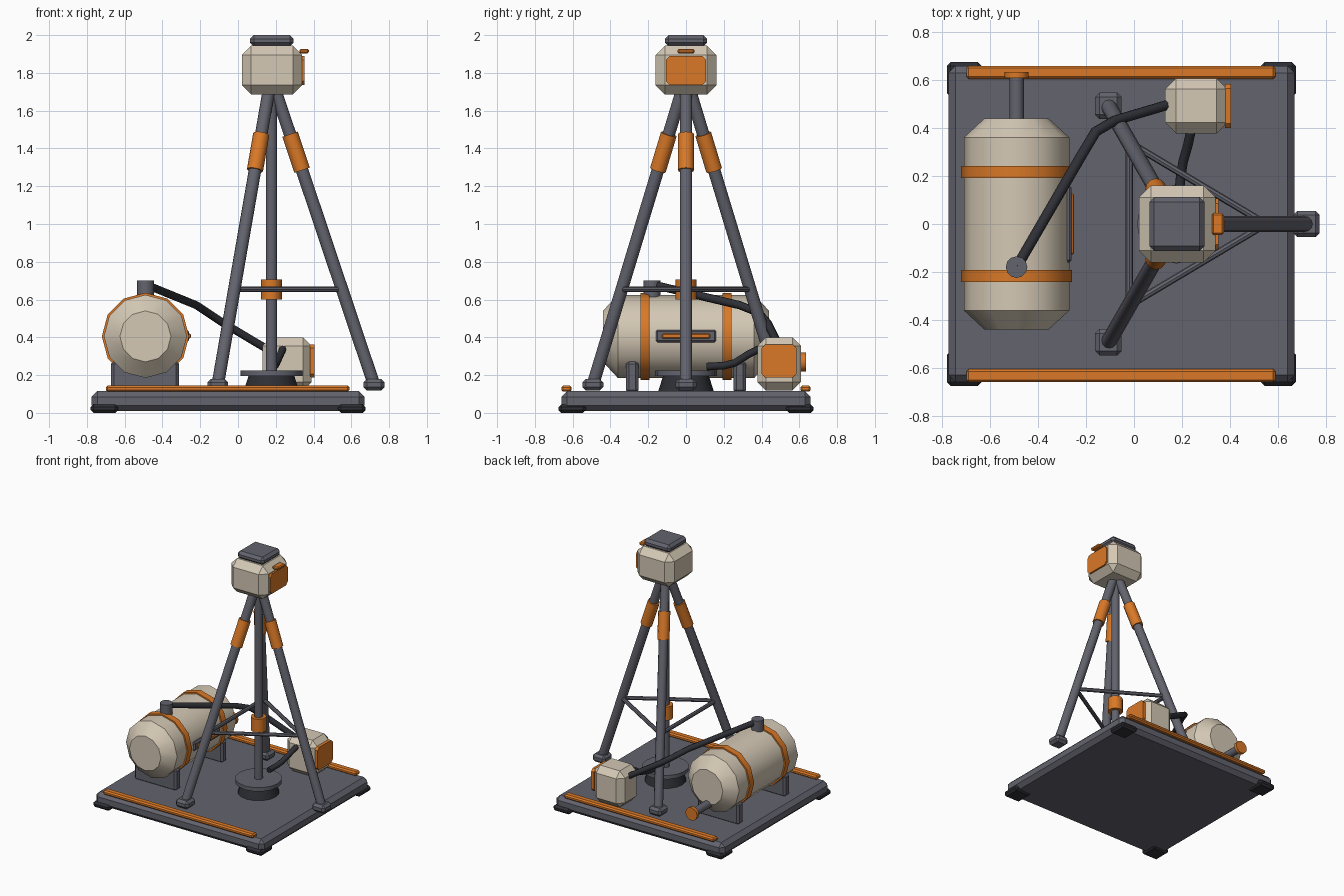
import bpy, bmesh, math
from mathutils import Vector

if "Cube" in bpy.data.objects:
    bpy.data.objects.remove(bpy.data.objects["Cube"], do_unlink=True)


def material(name, rgb):
    m = bpy.data.materials.new(name)
    m.use_nodes = True
    m.diffuse_color = (*rgb, 1)
    m.node_tree.nodes["Principled BSDF"].inputs["Base Color"].default_value = (*rgb, 1)
    return m


CREAM = material("cream paint", (0.66, 0.58, 0.46))
ORANGE = material("orange paint", (0.70, 0.19, 0.02))
GREY = material("slate grey metal", (0.125, 0.125, 0.155))
DARK = material("dark rubber", (0.028, 0.029, 0.036))


def finish(bm, name, mat, smooth=False):
    bmesh.ops.recalc_face_normals(bm, faces=bm.faces)
    mesh = bpy.data.meshes.new(name)
    bm.to_mesh(mesh)
    bm.free()
    mesh.materials.append(mat)
    ob = bpy.data.objects.new(name, mesh)
    bpy.context.collection.objects.link(ob)
    if smooth:
        bpy.ops.object.select_all(action="DESELECT")
        ob.select_set(True)
        bpy.context.view_layer.objects.active = ob
        bpy.ops.object.shade_smooth_by_angle(angle=math.radians(40))
    return ob


def box(name, x, y, z, bevel, mat, axis=None):
    """Chamfered box from ranges; axis limits the chamfer to edges along it."""
    bm = bmesh.new()
    bmesh.ops.create_cube(bm, size=1)
    for v in bm.verts:
        v.co = [r[0] + (c + 0.5) * (r[1] - r[0]) for c, r in zip(v.co, (x, y, z))]
    edges = [e for e in bm.edges if axis is None
             or abs((e.verts[0].co - e.verts[1].co).normalized()[axis]) > 0.9]
    bmesh.ops.bevel(bm, geom=edges, offset=bevel, segments=1, affect="EDGES")
    return finish(bm, name, mat)


def lathe(name, start, end, rings, mat, sides=12):
    """Capped round part: rings of (fraction along the axis, radius)."""
    a, b = Vector(start), Vector(end)
    d = (b - a).normalized()
    ref = Vector((0, 0, 1)) if abs(d.z) < 0.9 else Vector((1, 0, 0))
    u = (ref - d * ref.dot(d)).normalized()
    w = d.cross(u)
    bm = bmesh.new()
    loops = []
    for t, r in rings:
        angles = [2 * math.pi * i / sides for i in range(sides)]
        loops.append([bm.verts.new(a.lerp(b, t) + (u * math.cos(k) + w * math.sin(k)) * r)
                      for k in angles])
    for p, q in zip(loops, loops[1:]):
        for i in range(sides):
            j = (i + 1) % sides
            bm.faces.new((p[i], p[j], q[j], q[i]))
    bm.faces.new(loops[0])
    bm.faces.new(loops[-1])
    return finish(bm, name, mat, True)


def rod(name, start, end, radius, mat, sides=12):
    return lathe(name, start, end, [(0, radius), (1, radius)], mat, sides)


def hose(name, points, radius):
    curve = bpy.data.curves.new(name, "CURVE")
    curve.dimensions = "3D"
    curve.bevel_depth = radius
    curve.bevel_resolution = 2
    curve.use_fill_caps = True
    spline = curve.splines.new("POLY")
    spline.points.add(len(points) - 1)
    for p, co in zip(spline.points, points):
        p.co = (*co, 1)
    curve.materials.append(DARK)
    ob = bpy.data.objects.new(name, curve)
    bpy.context.collection.objects.link(ob)


# Base slab, corner pads and side rails
box("base_slab", (-0.775, 0.67), (-0.66, 0.66), (0.01, 0.115), 0.03, GREY)
for sy, side in ((-1, "front"), (1, "back")):
    ys = sorted((sy * 0.53, sy * 0.675))
    box(side + "_right_pad", (-0.78, -0.635), ys, (0, 0.045), 0.015, DARK)
    box(side + "_left_pad", (0.53, 0.675), ys, (0, 0.045), 0.015, DARK)
    box(side + "_rail", (-0.7, 0.59), sorted((sy * 0.605, sy * 0.66)), (0.112, 0.145), 0.01, ORANGE)

# Tank with bands and saddles
TX, TZ = -0.49, 0.405
lathe("tank", (TX, -0.44, TZ), (TX, 0.44, TZ),
      [(0, 0.135), (0.09, 0.22), (0.91, 0.22), (1, 0.135)], CREAM)
for sy, side in ((-1, "front"), (1, "back")):
    rod(side + "_tank_band", (TX, sy * 0.192, TZ), (TX, sy * 0.242, TZ), 0.231, ORANGE)
    box(side + "_tank_saddle", (-0.672, -0.313), sorted((sy * 0.252, sy * 0.317)),
        (0.105, 0.275), 0.015, GREY)

# Tank fittings
rod("tank_filler", (TX, -0.18, 0.58), (TX, -0.18, 0.7), 0.045, GREY)
rod("drain_pipe", (TX, 0.36, 0.27), (TX, 0.615, 0.27), 0.03, GREY)
rod("drain_valve", (TX, 0.61, 0.27), (TX, 0.635, 0.27), 0.05, ORANGE)
box("gauge_plate", (-0.3, -0.26), (-0.16, 0.16), (0.373, 0.44), 0.01, GREY)
box("gauge_strip", (-0.265, -0.25), (-0.127, 0.127), (0.393, 0.42), 0.005, ORANGE)

# Mast with its footing and sleeve
MX = 0.177
lathe("mast_footing", (MX, 0, 0.105), (MX, 0, 0.2), [(0, 0.15), (1, 0.12)], DARK, 16)
rod("mast_flange", (MX, 0, 0.195), (MX, 0, 0.225), 0.165, GREY, 16)
rod("mast", (MX, 0, 0.2), (MX, 0, 1.72), 0.03, GREY)
rod("mast_sleeve", (MX, 0, 0.6), (MX, 0, 0.705), 0.055, ORANGE)

# Tripod legs, sleeves, feet and braces
legs = {
    "left": (Vector((0.72, 0, 0.15)), Vector((0.2, 0, 1.7))),
    "front": (Vector((-0.107, -0.493, 0.15)), Vector((0.162, -0.023, 1.7))),
    "back": (Vector((-0.107, 0.493, 0.15)), Vector((0.162, 0.023, 1.7))),
}
joints = []
for side, (foot, top) in legs.items():
    rod(side + "_leg", foot, top, 0.033, GREY)
    rod(side + "_leg_sleeve", foot.lerp(top, 0.732), foot.lerp(top, 0.855), 0.043, ORANGE)
    box(side + "_foot", (foot.x - 0.055, foot.x + 0.055), (foot.y - 0.055, foot.y + 0.055),
        (0.118, 0.18), 0.018, GREY)
    joints.append(foot.lerp(top, 0.325))
for i in range(3):
    rod("brace_%d" % (i + 1), joints[i], joints[(i + 1) % 3], 0.015, GREY, 8)

# Head unit
box("head", (0.02, 0.34), (-0.161, 0.161), (1.685, 1.945), 0.05, CREAM)
box("head_cap", (0.064, 0.294), (-0.112, 0.112), (1.94, 2.0), 0.02, GREY)
box("head_panel", (0.33, 0.353), (-0.107, 0.107), (1.735, 1.89), 0.022, ORANGE, 0)
box("head_lamp", (0.325, 0.375), (-0.045, 0.045), (1.903, 1.927), 0.007, ORANGE)

# Control box
box("control_box", (0.13, 0.39), (0.378, 0.608), (0.118, 0.4), 0.045, CREAM)
box("control_panel", (0.38, 0.405), (0.4, 0.585), (0.187, 0.363), 0.02, ORANGE, 0)

# Hoses
hose("tank_hose", [(TX, -0.18, 0.68), (-0.22, 0.285, 0.57), (-0.16, 0.385, 0.53),
                   (-0.08, 0.432, 0.477), (0.15, 0.5, 0.34)], 0.022)
hose("mast_hose", [(0.24, 0.4, 0.345), (0.225, 0.33, 0.31), (0.205, 0.26, 0.265),
                   (0.195, 0.2, 0.25), (0.187, 0.11, 0.245)], 0.02)
